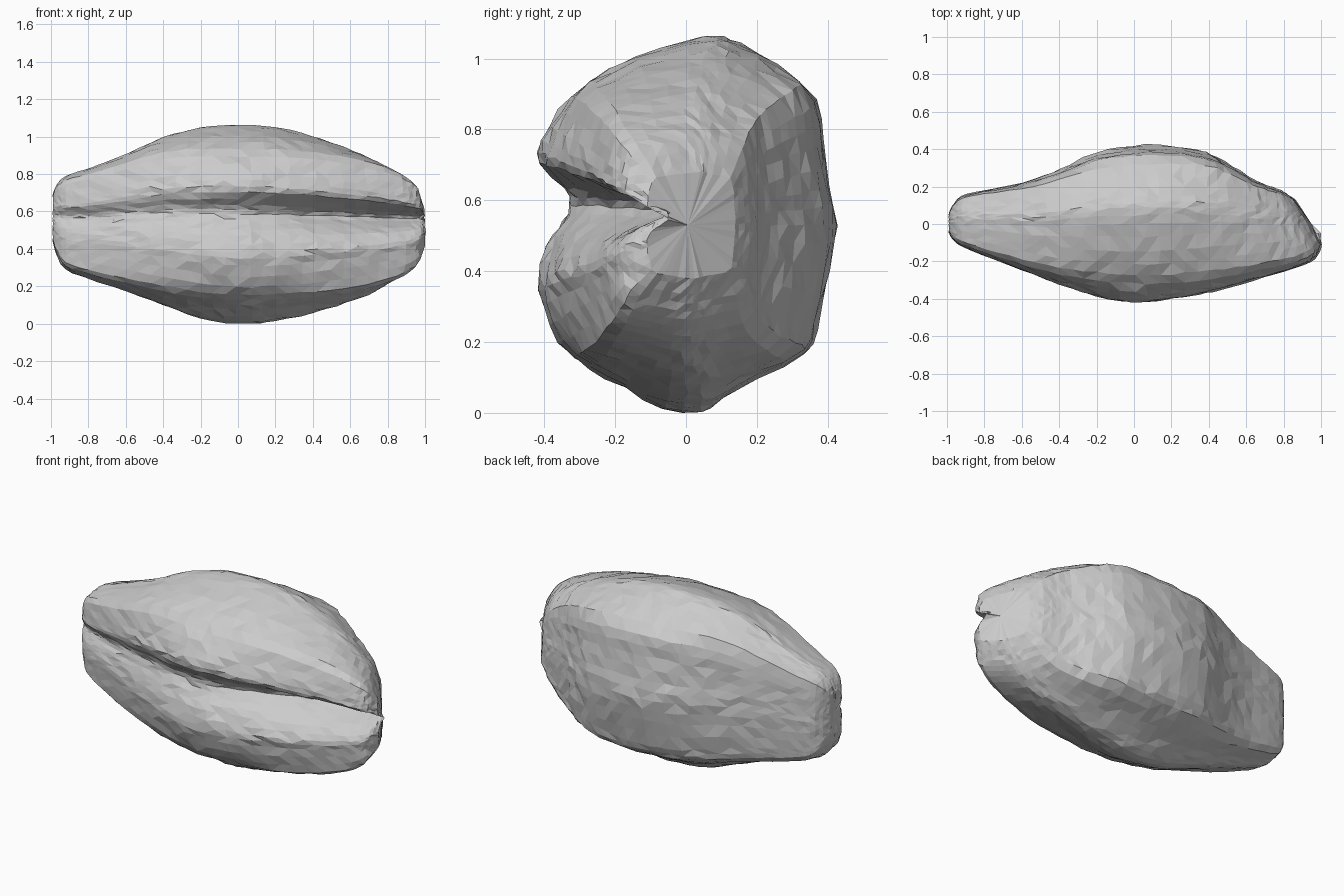
import bpy, bmesh, random

if "Cube" in bpy.data.objects:
    bpy.data.objects.remove(bpy.data.objects["Cube"])
random.seed(4)

# Cross-section around the seed: (u across y, v along z, groove weight)
SECTION = [(.2, 1, 0), (.35, .96, 0), (.6, .84, 0), (.87, .66, 0), (.91, .45, 0),
           (.96, .2, 0), (1, 0, 0), (.96, -.25, 0), (.87, -.56, 0), (.78, -.68, 0),
           (.48, -.81, 0), (.25, -.92, 0), (.08, -1, 0), (-.15, -.98, 0), (-.42, -.86, 0),
           (-.65, -.76, 0), (-.85, -.63, 0), (-.97, -.42, 0), (-1, -.28, 0), (-.98, -.12, .2),
           (-.97, .0, .6), (-.98, .1, 1), (-.98, .19, .75), (-1, .32, .08), (-.97, .44, 0),
           (-.85, .6, 0), (-.65, .75, 0), (-.35, .88, 0), (0, .97, 0)]

# Stations along the length:
# x, top z, bottom z, front y, back y, groove depth, boxiness, slant of the ring
STATIONS = [(-.99, .69, .44, -.045, .055, .01, .6, 0), (-.97, .74, .37, -.08, .10, .02, .65, 0),
            (-.92, .79, .29, -.12, .15, .035, .65, 0), (-.8, .83, .24, -.17, .18, .04, .6, 0),
            (-.6, .905, .175, -.245, .22, .04, .5, 0), (-.4, .995, .10, -.32, .29, .05, .3, 0),
            (-.2, 1.05, .03, -.385, .38, .065, .1, 0), (0, 1.065, 0, -.42, .42, .09, 0, 0),
            (.2, 1.05, .015, -.40, .415, .12, .1, 0), (.4, 1.005, .06, -.36, .385, .17, .25, .05),
            (.58, .945, .115, -.30, .31, .20, .4, .18), (.72, .885, .175, -.25, .24, .20, .5, .35),
            (.82, .825, .24, -.21, .205, .17, .55, .5), (.88, .77, .31, -.17, .18, .12, .6, .55),
            (.925, .68, .38, -.11, .14, .06, .6, .6)]


def spline(pts, steps, closed):
    """Catmull-Rom resampling of a list of tuples."""
    n, out = len(pts), []
    for i in range(n if closed else n - 1):
        get = lambda k: pts[k % n] if closed else pts[max(0, min(n - 1, k))]
        a, b, c, d = (get(i + k) for k in (-1, 0, 1, 2))
        for s in range(steps):
            t = s / steps
            out.append(tuple(.5 * (2 * q + (r - p) * t + (2 * p - 5 * q + 4 * r - w) * t * t
                                   + (3 * q - p - 3 * r + w) * t ** 3)
                             for p, q, r, w in zip(a, b, c, d)))
    if not closed:
        out.append(pts[-1])
    return out


def jit(a):
    return random.uniform(-a, a)


# Loft the seed body, with the groove pressed into the front
bm = bmesh.new()
section = spline(SECTION, 2, True)
rings = []
for x, top, bottom, front, back, depth, box, slant in spline(STATIONS, 3, False):
    zc, zh = (top + bottom) / 2, (top - bottom) / 2
    yc, yh = (front + back) / 2, (back - front) / 2
    size = yh / .42
    ring = []
    for u, v, w in section:
        k = 1 + box * (1 / max(abs(u), abs(v)) - 1)   # squarer towards the ends
        y = yc + yh * u * k
        z = zc + zh * v * k
        px = x - slant * (y - yc) - slant * .08 * (z - zc)
        y += w * depth
        ring.append(bm.verts.new((px + jit(.012) * size, y + jit(.006) * size,
                                  max(0, z + jit(.005) * size))))
    rings.append(ring)
n = len(section)
for a, b in zip(rings, rings[1:]):
    for i in range(n):
        bm.faces.new((a[i], a[(i + 1) % n], b[(i + 1) % n], b[i]))

# Blunt end caps
for ring, dx in ((rings[0], .01), (rings[-1], .012)):
    m = sum((v.co for v in ring[1:]), ring[0].co.copy()) / n
    m.x += dx
    pole = bm.verts.new(m)
    for i in range(n):
        bm.faces.new((ring[i], ring[(i + 1) % n], pole))

bmesh.ops.triangulate(bm, faces=bm.faces[:])
bmesh.ops.recalc_face_normals(bm, faces=bm.faces[:])
mesh = bpy.data.meshes.new("seed")
bm.to_mesh(mesh)
bm.free()
seed = bpy.data.objects.new("seed", mesh)
bpy.context.collection.objects.link(seed)
